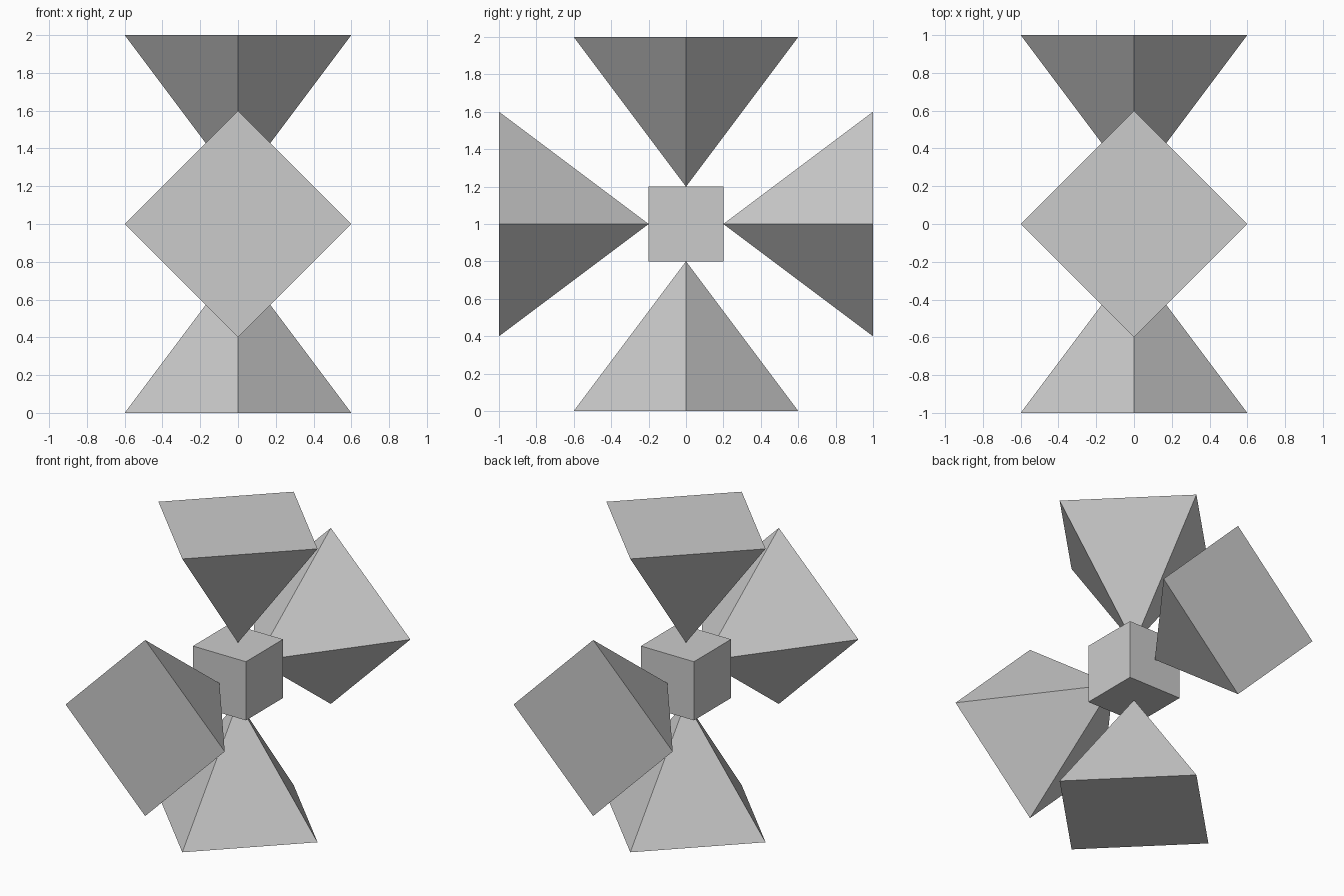
import bpy
from math import pi
from mathutils import Matrix, Vector

if "Cube" in bpy.data.objects:
    bpy.data.objects.remove(bpy.data.objects["Cube"])

CENTRE = Vector((0, 0, 1))

# Central cube
bpy.ops.mesh.primitive_cube_add(size=0.4, location=CENTRE)
bpy.context.object.name = "hub_cube"

# Four square pyramids around the x axis, tips touching the cube's faces
for i, name in enumerate(("bottom", "back", "top", "front")):
    angle = i * pi / 2
    offset = Matrix.Rotation(angle, 3, 'X') @ Vector((0, 0, -0.6))
    bpy.ops.mesh.primitive_cone_add(
        vertices=4, radius1=0.6, radius2=0, depth=0.8,
        location=CENTRE + offset, rotation=(angle, 0, 0))
    bpy.context.object.name = name + "_pyramid"
